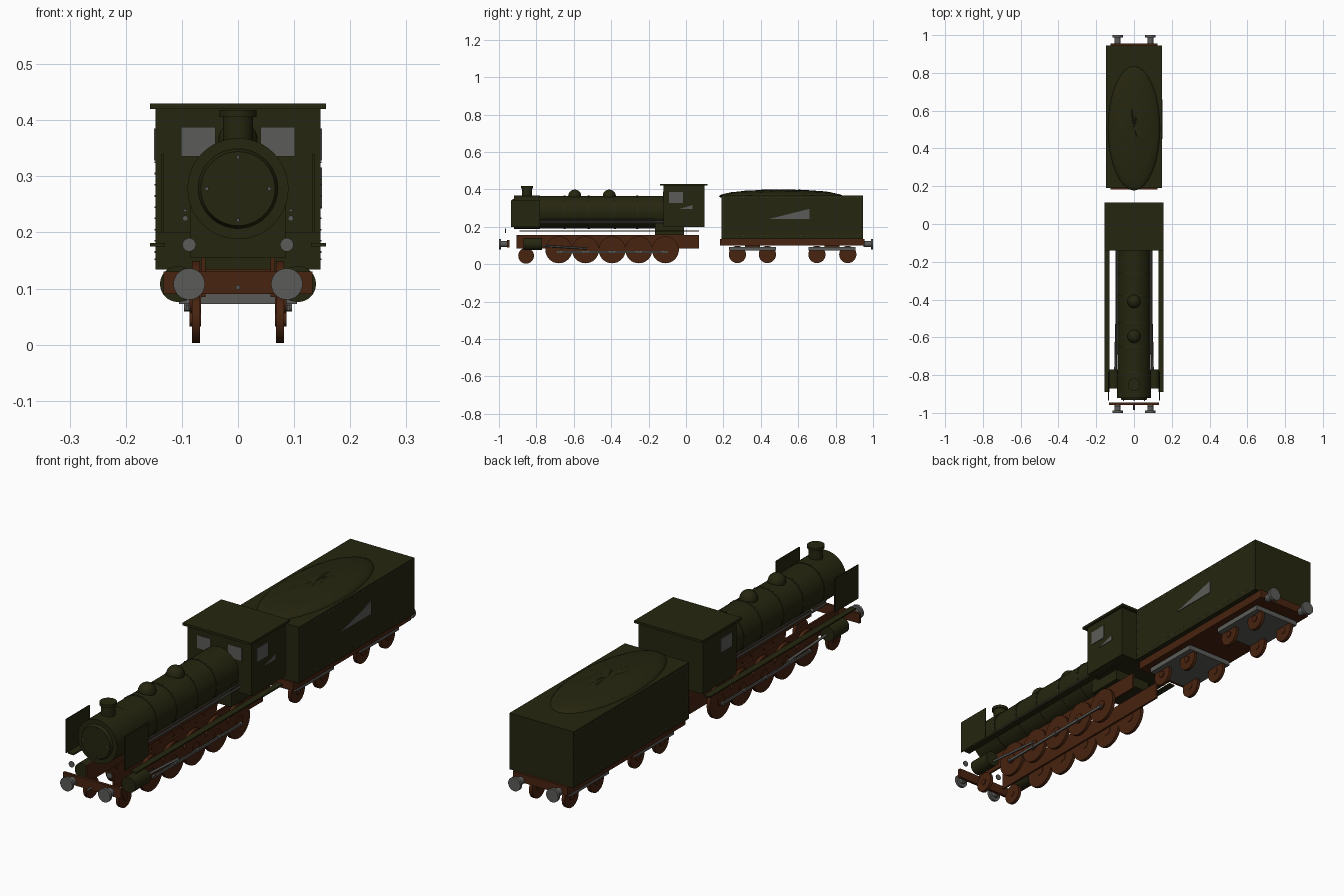
import bpy, bmesh, math, random
from mathutils import Vector, Matrix

cube = bpy.data.objects.get("Cube")
if cube:
    bpy.data.objects.remove(cube, do_unlink=True)


def material(name, rgb):
    m = bpy.data.materials.new(name)
    m.use_nodes = True
    m.diffuse_color = (*rgb, 1)
    m.node_tree.nodes["Principled BSDF"].inputs["Base Color"].default_value = (*rgb, 1)
    return m


GREEN = material("dark olive green", (0.019, 0.019, 0.005))
BROWN = material("rust brown", (0.065, 0.017, 0.005))
GREY = material("steel grey", (0.105, 0.105, 0.098))


def finish(name, bm, mat, smooth=False):
    mesh = bpy.data.meshes.new(name)
    bm.to_mesh(mesh)
    bm.free()
    mesh.materials.append(mat)
    ob = bpy.data.objects.new(name, mesh)
    bpy.context.collection.objects.link(ob)
    if smooth:
        bpy.ops.object.select_all(action='DESELECT')
        ob.select_set(True)
        bpy.context.view_layer.objects.active = ob
        bpy.ops.object.shade_smooth_by_angle(angle=math.radians(35))
    return ob


def add_box(bm, x, y, z):
    """Box between (low, high) pairs."""
    size = [b - a for a, b in (x, y, z)]
    mid = [(a + b) / 2 for a, b in (x, y, z)]
    bmesh.ops.create_cube(bm, size=1, matrix=Matrix.Translation(mid) @ Matrix.Diagonal((*size, 1)))


def box(name, mat, x, y, z):
    bm = bmesh.new()
    add_box(bm, x, y, z)
    return finish(name, bm, mat)


def rod(name, mat, a, b, r, r2=None, sides=32):
    """Cylinder or cone from point a to point b."""
    a, b = Vector(a), Vector(b)
    rot = (b - a).to_track_quat('Z', 'Y').to_matrix().to_4x4()
    bm = bmesh.new()
    bmesh.ops.create_cone(bm, cap_ends=True, segments=sides, radius1=r, radius2=r if r2 is None else r2,
                          depth=(b - a).length, matrix=Matrix.Translation((a + b) / 2) @ rot)
    return finish(name, bm, mat, True)


def plate(name, mat, points, push):
    """Thin plate from a flat outline."""
    bm = bmesh.new()
    face = bm.faces.new([bm.verts.new(p) for p in points])
    out = bmesh.ops.extrude_face_region(bm, geom=[face])
    bmesh.ops.translate(bm, vec=push, verts=[v for v in out['geom'] if isinstance(v, bmesh.types.BMVert)])
    bmesh.ops.recalc_face_normals(bm, faces=bm.faces)
    return finish(name, bm, mat)


def rivets(name, points, size=0.004):
    bm = bmesh.new()
    for p in points:
        bmesh.ops.create_cube(bm, size=size, matrix=Matrix.Translation(p))
    return finish(name, bm, GREY)


def spread(a, b, n):
    return [a + (b - a) * i / (n - 1) for i in range(n)]


def wheel(name, s, y, z, r):
    rod(name, BROWN, (s * 0.068, y, z), (s * 0.082, y, z), r)
    rod(name + "_hub", BROWN, (s * 0.066, y, z), (s * 0.086, y, z), r * 0.3, sides=16)


def buffer(name, s, inner, outer):
    step = 0.012 if outer > inner else -0.012
    rod(name + "_shank", GREY, (s * 0.087, inner, 0.108), (s * 0.087, outer, 0.108), 0.016, sides=20)
    rod(name + "_head", GREY, (s * 0.087, outer - step, 0.108), (s * 0.087, outer, 0.108), 0.028)


# Boiler and smokebox
AXIS = 0.278
rod("boiler", GREEN, (0, -0.79, AXIS), (0, -0.11, AXIS), 0.087, sides=48)
rod("smokebox", GREEN, (0, -0.92, AXIS), (0, -0.78, AXIS), 0.09, sides=48)
rod("smokebox_door", GREEN, (0, -0.92, AXIS), (0, -0.932, AXIS), 0.071, 0.066, sides=48)
rivets("door_bolts", [(0.056 * math.cos(a), -0.933, AXIS + 0.056 * math.sin(a))
                      for a in (i * math.pi / 2 for i in range(4))], 0.006)
bands = (-0.65, -0.52, -0.38, -0.26)
for i, y in enumerate(bands):
    rod(f"boiler_band_{i + 1}", GREEN, (0, y - 0.006, AXIS), (0, y + 0.006, AXIS), 0.0885, sides=48)
rivets("boiler_rivets", [(0.0885 * math.cos(a), y, AXIS + 0.0885 * math.sin(a))
                         for y in bands + (-0.785,) for a in spread(-0.4, math.pi + 0.4, 21)], 0.003)

# Chimney and domes
rod("chimney", GREEN, (0, -0.85, 0.355), (0, -0.85, 0.41), 0.027)
rod("chimney_cap", GREEN, (0, -0.85, 0.406), (0, -0.85, 0.418), 0.033)
for name, y in (("front_dome", -0.595), ("rear_dome", -0.41)):
    bm = bmesh.new()
    bmesh.ops.create_uvsphere(bm, u_segments=32, v_segments=16, radius=0.035,
                              matrix=Matrix.Translation((0, y, 0.364)))
    finish(name, bm, GREEN, True)

# Cab and firebox
box("cab", GREEN, (-0.147, 0.147), (-0.12, 0.1), (0.2, 0.421))
box("cab_roof", GREEN, (-0.157, 0.157), (-0.14, 0.115), (0.42, 0.43))
box("firebox", GREEN, (-0.085, 0.085), (-0.165, -0.01), (0.155, 0.25))

# Frame and buffer beam
box("front_buffer_beam", BROWN, (-0.133, 0.133), (-0.957, -0.945), (0.09, 0.13))
rod("front_hook", GREY, (0, -0.985, 0.102), (0, -0.95, 0.102), 0.004, sides=12)

for s, side in ((1, "left"), (-1, "right")):
    box(f"{side}_frame_plate", BROWN, sorted((s * 0.058, s * 0.066)), (-0.905, 0.07), (0.085, 0.155))
    box(f"{side}_running_board", GREEN, sorted((s * 0.13, s * 0.157)), (-0.89, 0.07), (0.175, 0.181))
    box(f"{side}_smoke_deflector", GREEN, sorted((s * 0.133, s * 0.137)), (-0.935, -0.78), (0.2, 0.34))
    # Handrail and feed pipe
    rod(f"{side}_handrail", GREY, (s * 0.094, -0.78, 0.239), (s * 0.094, -0.12, 0.239), 0.003, sides=10)
    rod(f"{side}_feed_pipe", GREY, (s * 0.094, -0.78, 0.225), (s * 0.094, -0.12, 0.225), 0.005, sides=10)
    # Lamps and buffers
    rod(f"{side}_lamp", GREY, (s * 0.087, -0.967, 0.178), (s * 0.087, -0.963, 0.178), 0.012, sides=24)
    buffer(f"{side}_front_buffer", s, -0.95, -1.0)
    buffer(f"{side}_rear_buffer", s, 0.95, 1.0)
    # Cylinders, wheels and motion
    rod(f"{side}_cylinder", GREEN, (s * 0.107, -0.87, 0.108), (s * 0.107, -0.77, 0.108), 0.032)
    wheel(f"{side}_leading_wheel", s, -0.855, 0.045, 0.042)
    for i, y in enumerate(spread(-0.68, -0.11, 5)):
        wheel(f"{side}_driving_wheel_{i + 1}", s, y, 0.077, 0.072)
        rod(f"{side}_crank_pin_{i + 1}", GREY, (s * 0.08, y, 0.066), (s * 0.096, y, 0.066), 0.007, sides=12)
    box(f"{side}_coupling_rod", GREY, sorted((s * 0.087, s * 0.093)), (-0.69, -0.1), (0.061, 0.071))
    rod(f"{side}_piston_rod", GREY, (s * 0.1, -0.78, 0.1), (s * 0.095, -0.53, 0.083), 0.005, sides=12)
    # Cab windows
    plate(f"{side}_front_window", GREY, [(s * x, -0.12, z) for x, z in
          ((0.04, 0.335), (0.102, 0.335), (0.102, 0.388), (0.04, 0.388))], (0, -0.003, 0))
    plate(f"{side}_side_window", GREY, [(s * 0.147, y, z) for y, z in
          ((-0.09, 0.328), (-0.015, 0.328), (-0.015, 0.385), (-0.09, 0.385))], (s * 0.003, 0, 0))
    # Tender wheels
    for i, y in enumerate((0.275, 0.435, 0.7, 0.865)):
        wheel(f"{side}_tender_wheel_{i + 1}", s, y, 0.052, 0.046)
    # Tender rivet rows
    ends = [(s * 0.147, y, z) for y in spread(0.2, 0.935, 42) for z in (0.152, 0.357)]
    posts = [(s * 0.147, y, z) for z in spread(0.165, 0.345, 10) for y in (0.2, 0.935)]
    rivets(f"{side}_tender_rivets", ends + posts, 0.003)

# Painted wedges on the left side
plate("cab_wedge", GREY, [(0.147, -0.04, 0.294), (0.147, 0.035, 0.294), (0.147, 0.035, 0.316)], (0.003, 0, 0))
plate("tender_wedge", GREY, [(0.147, 0.45, 0.243), (0.147, 0.66, 0.243), (0.147, 0.66, 0.296)], (0.003, 0, 0))

# Tender body, frame and bogies
box("tender_body", GREEN, (-0.147, 0.147), (0.19, 0.945), (0.134, 0.367))
box("tender_frame", BROWN, (-0.125, 0.125), (0.183, 0.955), (0.1, 0.135))
for name, y in (("front_bogie", 0.355), ("rear_bogie", 0.78)):
    box(name, GREY, (-0.105, 0.105), (y - 0.125, y + 0.125), (0.072, 0.093))
    box(name + "_pivot", BROWN, (-0.04, 0.04), (y - 0.04, y + 0.04), (0.09, 0.102))

# Coal heap
random.seed(4)
bm = bmesh.new()
bmesh.ops.create_uvsphere(bm, u_segments=32, v_segments=20, radius=1)
for v in bm.verts:
    lump = random.uniform(0.9, 1.08) if v.co.z > 0.3 else 1
    v.co = (v.co.x * 0.138, 0.507 + v.co.y * 0.33, 0.364 + v.co.z * 0.034 * lump)
finish("coal_heap", bm, GREEN, True)
